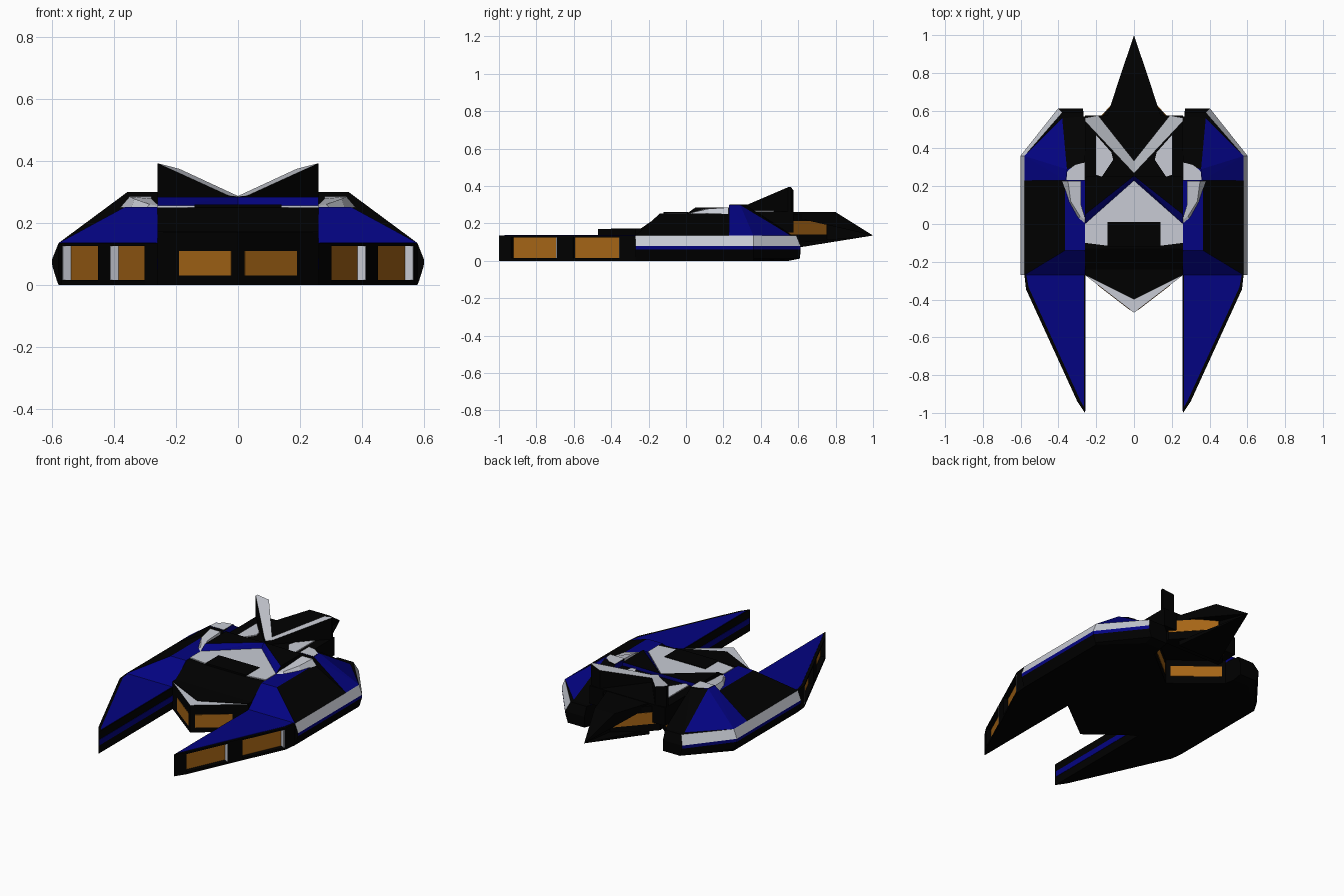
import bpy, bmesh
from mathutils import Vector

if "Cube" in bpy.data.objects:
    bpy.data.objects.remove(bpy.data.objects["Cube"])


def material(name, rgb):
    m = bpy.data.materials.new(name)
    m.diffuse_color = (*rgb, 1)
    m.use_nodes = True
    m.node_tree.nodes["Principled BSDF"].inputs["Base Color"].default_value = m.diffuse_color
    return m


BLACK = material("black_hull", (0, 0, 0))
BLUE = material("blue_paint", (0.001, 0.001, 0.22))
SILVER = material("silver_trim", (0.58, 0.6, 0.66))
AMBER = material("amber_glass", (0.38, 0.13, 0.008))
MATS = [BLACK, BLUE, SILVER, AMBER]


def finish(name, bm, mat, paint=None, mirror=True):
    """Make an object; paint(normal, centre) may pick another material per face."""
    bmesh.ops.recalc_face_normals(bm, faces=bm.faces)
    for f in bm.faces:
        f.normal_update()
        m = paint(f.normal, f.calc_center_median()) if paint else None
        f.material_index = MATS.index(m or mat)
    me = bpy.data.meshes.new(name)
    bm.to_mesh(me)
    bm.free()
    for m in MATS:
        me.materials.append(m)
    ob = bpy.data.objects.new(name, me)
    bpy.context.collection.objects.link(ob)
    if mirror:
        ob.modifiers.new("mirror", 'MIRROR').use_mirror_merge = False
    return ob


def loft(name, rings, mat, paint=None, mirror=True):
    """Skin a stack of equal-length rings of 3D points."""
    bm = bmesh.new()
    vs = [[bm.verts.new(p) for p in r] for r in rings]
    n = len(vs[0])
    bm.faces.new(vs[0])
    bm.faces.new(vs[-1])
    for a, b in zip(vs, vs[1:]):
        for i in range(n):
            bm.faces.new((a[i], a[(i + 1) % n], b[(i + 1) % n], b[i]))
    return finish(name, bm, mat, paint, mirror)


def prism(name, pts, z0, z1, mat, paint=None, mirror=True):
    return loft(name, [[(x, y, z) for x, y in pts] for z in (z0, z1)], mat, paint, mirror)


def hull(name, pts, mat, paint=None, mirror=True):
    bm = bmesh.new()
    for p in pts:
        bm.verts.new(p)
    bmesh.ops.convex_hull(bm, input=bm.verts)
    bmesh.ops.dissolve_limit(bm, angle_limit=0.01, verts=bm.verts, edges=bm.edges)
    return finish(name, bm, mat, paint, mirror)


def panel(name, p0, p1, z0, z1, d0, d1, mat, mirror=True):
    """Upright slab along p0-p1, from depth d0 to d1 along the right-hand normal."""
    a, b = Vector(p0), Vector(p1)
    d = (b - a).normalized()
    n = Vector((d.y, -d.x))
    pts = [a + n * d0, b + n * d0, b + n * d1, a + n * d1]
    return prism(name, [tuple(p) for p in pts], z0, z1, mat, None, mirror)


def at(p, q, y):
    """Point on line p-q at the given y."""
    t = (y - p[1]) / (q[1] - p[1])
    return (p[0] + (q[0] - p[0]) * t, y)


def top_silver(n, c):
    return SILVER if n.z > 0.5 else None


# Front prongs with recessed windows in the outer wall
A, B = (0.30, -0.94), (0.572, -0.345)
prong = prism("prong", [(0.26, -1), A, B, (0.58, -0.27), (0.26, -0.27)], 0, 0.135, BLACK)
for i, (y0, y1) in enumerate([(-0.935, -0.69), (-0.605, -0.355)]):
    p, q = at(A, B, y0), at(A, B, y1)
    cut = panel(f"window_cutter_{i}", p, q, 0.015, 0.125, -0.03, 0.03, BLACK, False)
    cut.hide_render = True
    cut.hide_set(True)
    mod = prong.modifiers.new("recess", 'BOOLEAN')
    mod.operation, mod.object, mod.solver = 'DIFFERENCE', cut, 'EXACT'
    prong.modifiers.move(len(prong.modifiers) - 1, i)
    panel(f"prong_window_{i}", p, q, 0.015, 0.125, -0.032, -0.028, AMBER)
    panel(f"prong_window_end_{i}", at(A, B, y1 - 0.004), q, 0.015, 0.125, -0.03, 0, SILVER)
prism("prong_top_plate", [(0.264, -0.27), (0.264, -0.97), (0.284, -0.935),
                          (0.558, -0.335), (0.57, -0.27)], 0.13, 0.137, BLUE)
panel("prong_inner_stripe", (0.26, -0.27), (0.26, -0.99), 0.05, 0.085, -0.002, 0.002, BLUE)


# Lower side hull with bulged, banded outer edge
def side_ring(z, x, y):
    return [(0.26, -0.27, z), (x, -0.27, z), (x, 0.36, z), (x - 0.2, y, z), (0.27, y, z),
            (0.26, 0.5, z)]


def bands(n, c):
    if n.x > 0.3 and c.z > 0.055:
        return SILVER if c.z > 0.08 else BLUE


loft("side_hull", [side_ring(0, 0.58, 0.55), side_ring(0.012, 0.585, 0.61),
                   side_ring(0.06, 0.6, 0.612), side_ring(0.08, 0.602, 0.612),
                   side_ring(0.135, 0.58, 0.59)], BLACK, bands)
# Sloped shoulder above the side hull
hull("shoulder", [(x, y, 0.135) for x in (0.26, 0.58) for y in (-0.27, 0.23)] +
     [(x, y, 0.252) for x in (0.26, 0.365) for y in (-0.14, 0.23)],
     BLUE, lambda n, c: BLACK if n.x > 0.3 else None)
# Raised rear haunch
hull("rear_haunch", [(0.26, 0.23, 0.135), (0.58, 0.23, 0.135), (0.58, 0.36, 0.135),
                     (0.38, 0.56, 0.135), (0.26, 0.57, 0.135), (0.26, 0.23, 0.298),
                     (0.36, 0.23, 0.298), (0.355, 0.29, 0.298), (0.26, 0.32, 0.298)],
     BLUE, lambda n, c: BLACK if n.y < -0.9 or (n.y > 0.4 and n.x < 0.3) else None)
prism("haunch_cap", [(0.26, 0.232), (0.358, 0.232), (0.353, 0.28), (0.31, 0.315), (0.26, 0.325)],
      0.29, 0.3, BLACK, top_silver)
loft("shoulder_trim", [
    [(0.26, 0, 0.25), (0.295, 0.03, 0.25), (0.345, 0.12, 0.25), (0.38, 0.228, 0.25),
     (0.28, 0.228, 0.25), (0.285, 0.10, 0.25)],
    [(0.255, 0.02, 0.255), (0.285, 0.04, 0.26), (0.335, 0.12, 0.278), (0.35, 0.228, 0.285),
     (0.28, 0.228, 0.285), (0.28, 0.10, 0.278)]], SILVER)

# Central body: pointed bow, notched rear, silver rim and windows
prism("centre_body", [(-0.26, -0.27), (0, -0.47), (0.26, -0.27), (0.26, 0.49), (0, 0.28),
                      (-0.26, 0.49)],
      0, 0.169, BLACK, lambda n, c: SILVER if n.z > 0.9 else None, False)
bow, side = Vector((0, -0.47)), Vector((0.26, 0.2))
panel("bow_window", bow + side * 0.08, bow + side * 0.73, 0.03, 0.11, -0.01, 0.002, AMBER)
panel("notch_window", (0.245, 0.478), (0.02, 0.296), 0.045, 0.11, 0.003, -0.005, AMBER)
prism("bow_cover", [(-0.26, -0.27), (0, -0.4), (0.26, -0.27), (0.26, 0.2), (-0.26, 0.2)],
      0.15, 0.172, BLACK, None, False)
hull("cockpit_slope", [(x, y, z) for x in (-0.26, 0.26) for y, z in
                       ((-0.245, 0.17), (-0.13, 0.25), (0.25, 0.25), (0.25, 0.17))],
     BLACK, None, False)
# Silver arrow plate with dark hatch, backed by blue sloped band
prism("arrow_plate", [(-0.26, -0.1), (-0.14, -0.115), (0.14, -0.115), (0.26, -0.1),
                      (0.26, 0), (0, 0.23), (-0.26, 0)], 0.245, 0.256, SILVER, None, False)
prism("hatch", [(-0.14, -0.12), (0.14, -0.12), (0.14, 0.01), (-0.14, 0.01)],
      0.2, 0.26, BLACK, None, False)
hull("arrow_band", [(0, 0.23, 0.25), (0.26, 0, 0.25), (0.26, 0.25, 0.25), (0, 0.25, 0.25),
                    (0, 0.255, 0.284), (0.2, 0.15, 0.284), (0.26, 0.05, 0.284),
                    (0.26, 0.25, 0.284)],
     BLUE, lambda n, c: BLACK if n.z > 0.95 or n.x > 0.9 else None)

# Rear deck with silver inlays
prism("rear_deck", [(-0.26, 0.24), (0.26, 0.24), (0.26, 0.575), (-0.26, 0.575)],
      0.15, 0.262, BLACK, None, False)
prism("deck_inlay", [(0.17, 0.25), (0.2, 0.26), (0.2, 0.47), (0.12, 0.38), (0.11, 0.34)],
      0.255, 0.268, SILVER)
# Rising diagonal fins
fin = [(0, 0.27, 0.285), (0.03, 0.3, 0.288), (0.26, 0.545, 0.393), (0.26, 0.562, 0.393),
       (0.19, 0.575, 0.375), (0, 0.335, 0.287)]
loft("fin", [[(x, y, 0.25) for x, y, z in fin], fin], BLACK, top_silver)

# Pointed stern block with windows, sandwiched between two tail spike plates
P, Q = (0.2, 0.54), (0, 0.757)
prism("stern_block", [P, Q, (-0.2, 0.54), (-0.2, 0.5), (0.2, 0.5)],
      0.095, 0.25, BLACK, None, False)
panel("stern_window", P, at(P, Q, 0.75), 0.14, 0.212, -0.01, 0.003, AMBER)
for name, tail in (("tail_spike_top", [(0.067, 0.8, 0.26), (0.067, 0.8, 0.235),
                                       (0.145, 0.565, 0.26), (0.145, 0.565, 0.235)]),
                   ("tail_spike_web", [(0.004, 0.74, 0.25), (0.004, 0.8, 0.25),
                                       (0.004, 0.74, 0.1)]),
                   ("tail_spike_keel", [(0.145, 0.565, 0.065), (0.145, 0.565, 0.095)])):
    hull(name, [(0, 1, 0.135)] + [(s * x, y, z) for s in (-1, 1) for x, y, z in tail],
         BLACK, None, False)
